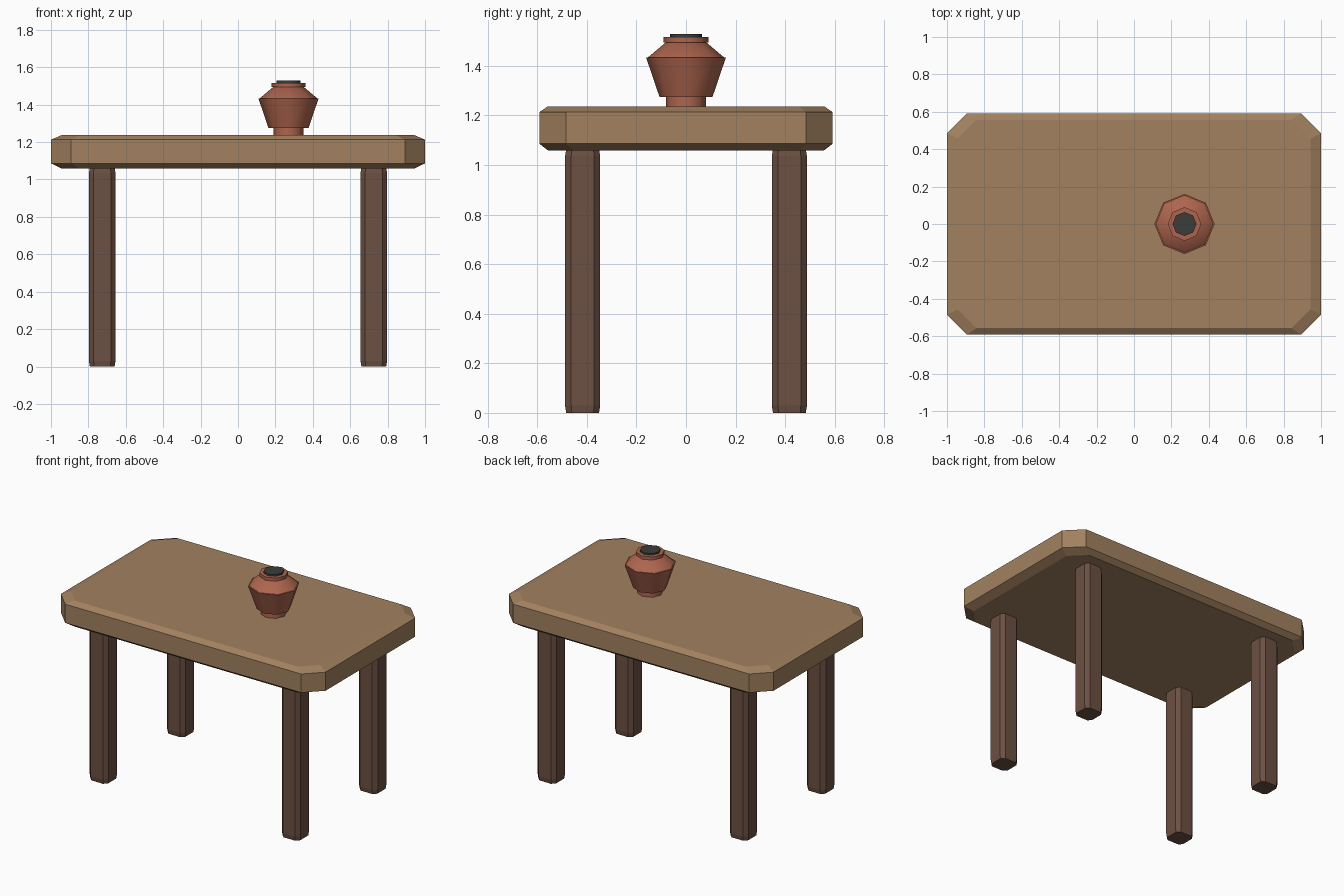
import bpy, bmesh, math

if "Cube" in bpy.data.objects:
    bpy.data.objects.remove(bpy.data.objects["Cube"])


def material(name, rgb):
    m = bpy.data.materials.new(name)
    m.diffuse_color = (*rgb, 1)
    m.use_nodes = True
    m.node_tree.nodes["Principled BSDF"].inputs["Base Color"].default_value = m.diffuse_color
    return m


WOOD = material("light_wood", (0.36, 0.22, 0.115))
DARK_WOOD = material("dark_wood", (0.15, 0.08, 0.055))
CLAY = material("clay", (0.42, 0.13, 0.075))
SOOT = material("dark_opening", (0.045, 0.045, 0.042))


def loft(name, rings, mat, location=(0, 0, 0)):
    """Stack rings of points into a closed solid."""
    bm = bmesh.new()
    loops = [[bm.verts.new(p) for p in ring] for ring in rings]
    n = len(loops[0])
    for a, b in zip(loops, loops[1:]):
        for i in range(n):
            j = (i + 1) % n
            bm.faces.new((a[i], a[j], b[j], b[i]))
    bm.faces.new(loops[0][::-1])
    bm.faces.new(loops[-1])
    bmesh.ops.recalc_face_normals(bm, faces=bm.faces)
    mesh = bpy.data.meshes.new(name)
    bm.to_mesh(mesh)
    bm.free()
    mesh.materials.append(mat)
    ob = bpy.data.objects.new(name, mesh)
    ob.location = location
    bpy.context.collection.objects.link(ob)
    return ob


def chamfered(hx, hy, c, z):
    """Rectangle with cut corners."""
    return [(hx, -hy + c, z), (hx, hy - c, z), (hx - c, hy, z), (-hx + c, hy, z),
            (-hx, hy - c, z), (-hx, -hy + c, z), (-hx + c, -hy, z), (hx - c, -hy, z)]


def octagon(r, z):
    return [(r * math.cos(i * math.pi / 4), r * math.sin(i * math.pi / 4), z) for i in range(8)]


def turned(name, profile, mat):
    ob = loft(name, [octagon(r, z) for r, z in profile], mat, (0.27, 0, 0))
    bpy.ops.object.select_all(action='DESELECT')
    ob.select_set(True)
    bpy.context.view_layer.objects.active = ob
    bpy.ops.object.shade_smooth_by_angle(angle=math.radians(50))


# Table top with bevelled rims
loft("table_top", [chamfered(0.943, 0.557, 0.10, 1.059), chamfered(1, 0.592, 0.108, 1.086),
                   chamfered(1, 0.592, 0.108, 1.213), chamfered(0.943, 0.557, 0.10, 1.237)], WOOD)

# Four legs
for sx, side in ((-1, "left"), (1, "right")):
    for sy, end in ((-1, "front"), (1, "back")):
        loft(f"{end}_{side}_leg",
             [chamfered(0.066, 0.066, 0.022, 0), chamfered(0.071, 0.071, 0.025, 0.03),
              chamfered(0.071, 0.071, 0.025, 1.035), chamfered(0.066, 0.066, 0.022, 1.065)],
             DARK_WOOD, (sx * 0.726, sy * 0.417, 0))

# Vase: foot, body, shoulder, lip and dark opening
turned("vase_foot", [(0.081, 1.236), (0.081, 1.28)], CLAY)
turned("vase_body", [(0.107, 1.275), (0.161, 1.434)], CLAY)
turned("vase_shoulder", [(0.156, 1.432), (0.079, 1.497)], CLAY)
turned("vase_lip", [(0.09, 1.495), (0.09, 1.517)], CLAY)
turned("vase_opening", [(0.064, 1.512), (0.064, 1.528)], SOOT)
